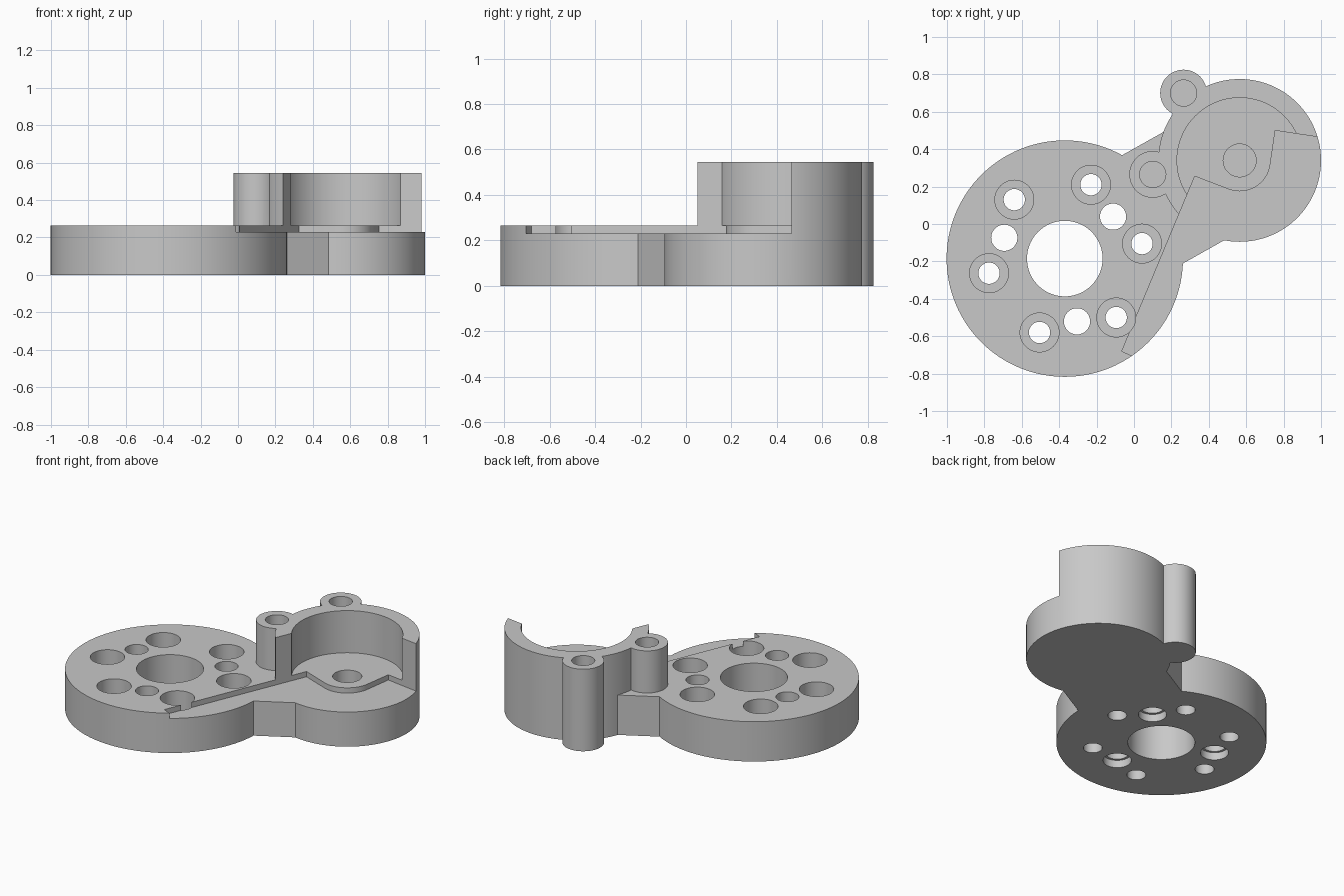
import bpy, bmesh
from math import cos, sin, radians, atan2, hypot

default = bpy.data.objects.get("Cube")
if default:
    bpy.data.objects.remove(default, do_unlink=True)

grey = bpy.data.materials.new("light grey")
grey.use_nodes = True
colour = (0.58, 0.58, 0.58, 1)
grey.diffuse_color = colour
grey.node_tree.nodes["Principled BSDF"].inputs["Base Color"].default_value = colour


def prism(name, outline, z0, z1):
    """Solid made by raising a 2D outline from z0 to z1."""
    bm = bmesh.new()
    face = bm.faces.new([bm.verts.new((x, y, z0)) for x, y in outline])
    top = bmesh.ops.extrude_face_region(bm, geom=[face])["geom"]
    verts = [g for g in top if isinstance(g, bmesh.types.BMVert)]
    bmesh.ops.translate(bm, vec=(0, 0, z1 - z0), verts=verts)
    bmesh.ops.recalc_face_normals(bm, faces=bm.faces)
    mesh = bpy.data.meshes.new(name)
    bm.to_mesh(mesh)
    bm.free()
    mesh.materials.append(grey)
    obj = bpy.data.objects.new(name, mesh)
    bpy.context.collection.objects.link(obj)
    return obj


def arc(centre, r, a0, a1, n):
    angles = [radians(a0 + (a1 - a0) * i / n) for i in range(n + 1)]
    return [(centre[0] + r * cos(a), centre[1] + r * sin(a)) for a in angles]


def cylinder(name, centre, r, z0, z1, n=48):
    return prism(name, arc(centre, r, 0, 360, n)[:-1], z0, z1)


def combine(body, tool, operation):
    """Apply a boolean and discard the tool."""
    tool.hide_render = True
    mod = body.modifiers.new("boolean", 'BOOLEAN')
    mod.operation, mod.solver, mod.object = operation, 'EXACT', tool
    bpy.context.view_layer.objects.active = body
    bpy.ops.object.modifier_apply(modifier=mod.name)
    bpy.data.objects.remove(tool, do_unlink=True)


plate_top, step_z, wall_top = 0.265, 0.23, 0.545
hub, cup = (-0.37, -0.185), (0.565, 0.34)
bosses = [(0.265, 0.70), (0.10, 0.265)]

# Large round plate
body = cylinder("bracket_body", hub, 0.632, 0, plate_top, 128)

# Straight web joining the two round parts
dx, dy = cup[0] - hub[0], cup[1] - hub[1]
length = hypot(dx, dy)
ux, uy = dx / length, dy / length
half = 0.332
web = [(hub[0] + ux * t - uy * s, hub[1] + uy * t + ux * s)
       for t, s in ((0, -half), (length, -half), (length, half), (0, half))]
combine(body, prism("web", web, 0, plate_top), 'UNION')

# Tall cup and its two screw bosses
combine(body, cylinder("cup", cup, 0.435, 0, wall_top, 128), 'UNION')
for centre, z0 in zip(bosses, (0, 0.1)):
    combine(body, cylinder("boss", centre, 0.125, z0, wall_top), 'UNION')

# Cup pocket, blind shaft hole and blind screw holes
combine(body, cylinder("pocket", cup, 0.335, plate_top, 1, 128), 'DIFFERENCE')
combine(body, cylinder("shaft_hole", cup, 0.088, 0.1, 1), 'DIFFERENCE')
for centre in bosses:
    combine(body, cylinder("screw_hole", centre, 0.07, 0.2, 1), 'DIFFERENCE')

# Lowered step that also opens the front of the cup
step = [(0.15, -0.78), (-0.065, -0.68), (0.325, 0.255)]
step += arc(cup, 0.165, -112, -10, 24)
step += [(0.755, 0.5), (1.1, 0.447), (1.1, -1.0), (0.15, -1.0)]
combine(body, prism("step", step, step_z, 1), 'DIFFERENCE')

# Centre bore
combine(body, cylinder("centre_bore", hub, 0.202, -1, 1, 96), 'DIFFERENCE')

# Six counterbored holes around the plate
for x, y in ((-0.64, 0.13), (-0.23, 0.21), (0.043, -0.105),
             (-0.095, -0.50), (-0.505, -0.58), (-0.775, -0.263)):
    combine(body, cylinder("bolt_hole", (x, y), 0.057, -1, 1), 'DIFFERENCE')
    combine(body, cylinder("counterbore", (x, y), 0.104, 0.1, 1), 'DIFFERENCE')

# Three plain holes, widened from below
for angle in (160, 40, 280):
    (centre,) = arc(hub, 0.342, angle + 1, angle + 1, 1)[:1]
    combine(body, cylinder("pin_hole", centre, 0.07, -1, 1), 'DIFFERENCE')
    combine(body, cylinder("pin_recess", centre, 0.085, -1, 0.05), 'DIFFERENCE')

# Smooth round walls, sharp edges
bpy.ops.object.select_all(action='DESELECT')
body.select_set(True)
bpy.context.view_layer.objects.active = body
bpy.ops.object.shade_smooth_by_angle(angle=radians(25))
